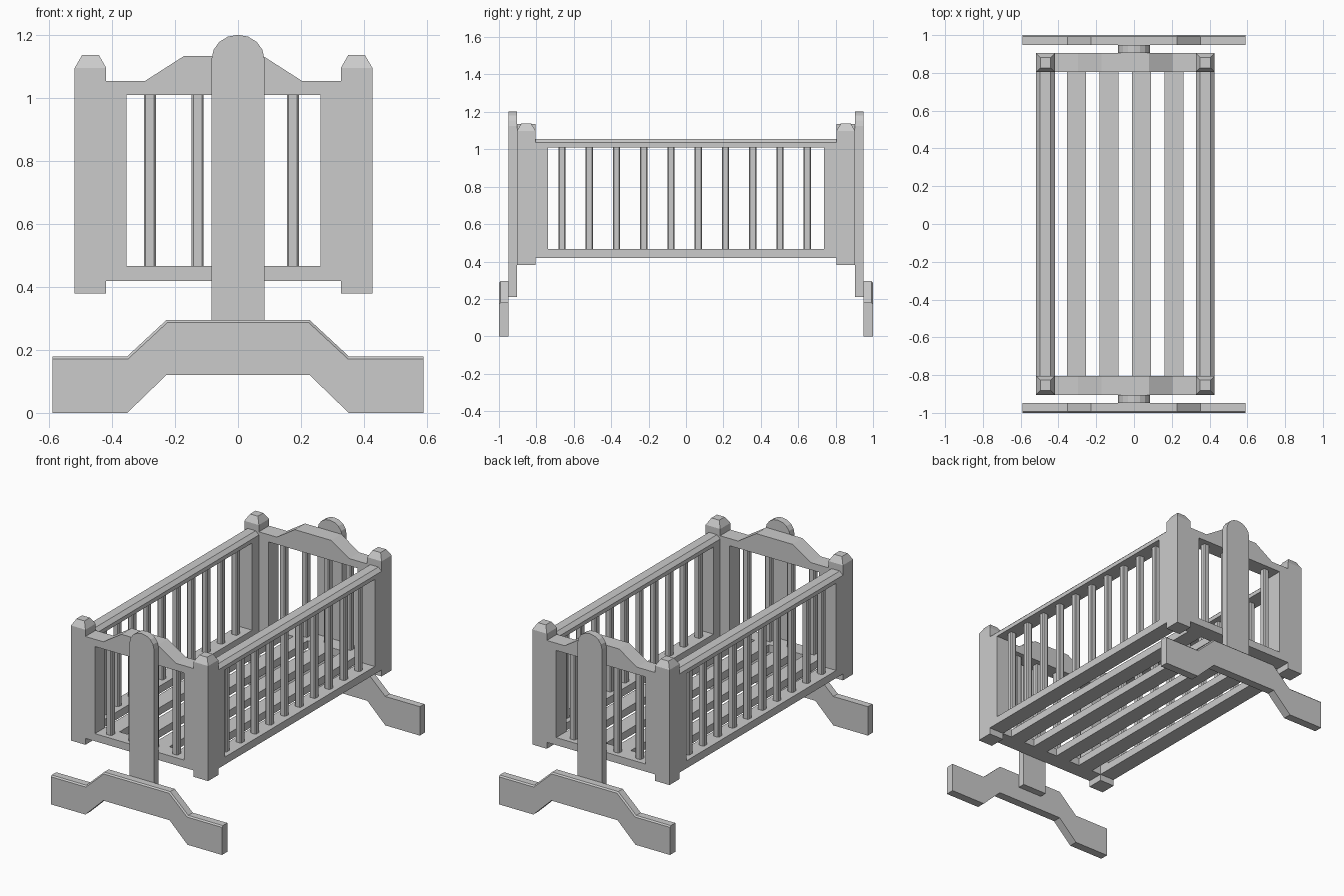
import bpy, bmesh, math
from mathutils import Vector

if "Cube" in bpy.data.objects:
    bpy.data.objects.remove(bpy.data.objects["Cube"])

CX = -0.046              # cradle hangs slightly off centre
OUT, INN = 0.473, 0.373  # half width outside / inside the side frames
YO, YI = 0.904, 0.804    # half length outside / inside the end frames


def prism(name, pts, axis, a, b):
    """Extrude a closed 2D profile along an axis from a to b."""
    place = {'x': lambda p, t: (t, p[0], p[1]),
             'y': lambda p, t: (p[0], t, p[1]),
             'z': lambda p, t: (p[0], p[1], t)}[axis]
    bm = bmesh.new()
    face = bm.faces.new([bm.verts.new(place(p, a)) for p in pts])
    ext = bmesh.ops.extrude_face_region(bm, geom=[face])
    verts = [g for g in ext['geom'] if isinstance(g, bmesh.types.BMVert)]
    d = Vector(place((0, 0), b)) - Vector(place((0, 0), a))
    bmesh.ops.translate(bm, verts=verts, vec=d)
    return finish(name, bm)


def finish(name, bm):
    bmesh.ops.recalc_face_normals(bm, faces=bm.faces)
    me = bpy.data.meshes.new(name)
    bm.to_mesh(me)
    bm.free()
    ob = bpy.data.objects.new(name, me)
    bpy.context.collection.objects.link(ob)
    return ob


def box(name, x0, x1, y0, y1, z0, z1):
    x0, x1 = sorted((x0, x1))
    y0, y1 = sorted((y0, y1))
    return prism(name, [(x0, y0), (x1, y0), (x1, y1), (x0, y1)], 'z', z0, z1)


def slat(name, x, y, h=0.0195, c=0.006):
    """Upright square bar with chamfered corners."""
    k = h - c
    pts = [(-k, -h), (k, -h), (h, -k), (h, k), (k, h), (-k, h), (-h, k), (-h, -k)]
    prism(name, [(x + u, y + v) for u, v in pts], 'z', 0.466, 1.011)


def post(name, x, y):
    """Corner post with a tapered cap."""
    bm = bmesh.new()
    rings = []
    for z, r in ((0.38, 0.05), (1.097, 0.05), (1.137, 0.027)):
        rings.append([bm.verts.new((x + r * u, y + r * v, z))
                      for u, v in ((-1, -1), (1, -1), (1, 1), (-1, 1))])
    for lo, hi in zip(rings, rings[1:]):
        for i in range(4):
            j = (i + 1) % 4
            bm.faces.new((lo[i], lo[j], hi[j], hi[i]))
    bm.faces.new(rings[0])
    bm.faces.new(rings[-1])
    finish(name, bm)


# Profiles shared by both ends
half_foot = [(0.59, 0), (0.352, 0), (0.228, 0.12)]
half_top = [(0.228, 0.295), (0.352, 0.18), (0.59, 0.18)]
foot = (half_foot + [(-x, z) for x, z in reversed(half_foot)]
        + [(-x, z) for x, z in reversed(half_top)] + half_top)
upright = [(-0.084, 0.21), (0.084, 0.21)] + [
    (0.084 * math.cos(math.pi * i / 8), 1.125 + 0.077 * math.sin(math.pi * i / 8))
    for i in range(9)]
arch = [(CX + x, z) for x, z in (
    (-INN, 1.01), (INN, 1.01), (INN, 1.055), (0.25, 1.055), (0.125, 1.135),
    (-0.125, 1.135), (-0.25, 1.055), (-INN, 1.055))]

for s, end in ((-1, "front"), (1, "back")):
    # Stand: foot with chamfered outer top edge, and rounded upright
    ob = prism(end + "_foot", foot, 'y', s * 0.948, s * 1.0)
    bm = bmesh.new()
    bm.from_mesh(ob.data)
    edges = []
    for e in bm.edges:
        a, b = e.verts
        if all(abs(v.co.y) > 0.99 and v.co.z > 0.15 for v in (a, b)):
            edges.append(e)
    bmesh.ops.bevel(bm, geom=edges, offset=0.008, segments=1, affect='EDGES')
    bm.to_mesh(ob.data)
    bm.free()
    prism(end + "_upright", upright, 'y', s * YO, s * 0.948)

    # End frame: arched header, bottom rail, slats
    prism(end + "_header", arch, 'y', s * YI, s * YO)
    box(end + "_bottom_rail", CX - INN, CX + INN, s * YI, s * YO, 0.42, 0.467)
    for i in range(4):
        slat(f"{end}_slat_{i}", -0.28 + 0.1515 * i, s * 0.854)

    # Corner posts and the stiles beside them
    for t, side in ((-1, "left"), (1, "right")):
        tag = f"{end}_{side}"
        post(tag + "_post", CX + t * 0.423, s * 0.854)
        box(tag + "_end_stile", CX + t * INN, CX + t * 0.308, s * YI, s * YO, 0.467, 1.01)
        box(tag + "_side_stile", CX + t * INN, CX + t * OUT, s * YI, s * 0.738, 0.467, 1.01)

# Side frames: chamfered top rail, bottom rail, slats
for t, side in ((-1, "left"), (1, "right")):
    rail = [(CX + t * x, z) for x, z in (
        (INN, 1.01), (OUT, 1.01), (OUT, 1.035), (OUT - 0.022, 1.056),
        (INN + 0.022, 1.056), (INN, 1.035))]
    prism(side + "_top_rail", rail, 'y', -YI, YI)
    box(side + "_bottom_rail", CX + t * INN, CX + t * OUT, -YI, YI, 0.42, 0.467)
    for i in range(10):
        slat(f"{side}_slat_{i}", CX + t * 0.423, -0.663 + 0.1457 * i)

# Floor boards
for i in range(4):
    x = CX + (i - 1.5) * 0.172
    box(f"floor_board_{i}", x - 0.05, x + 0.05, -YI, YI, 0.42, 0.467)
